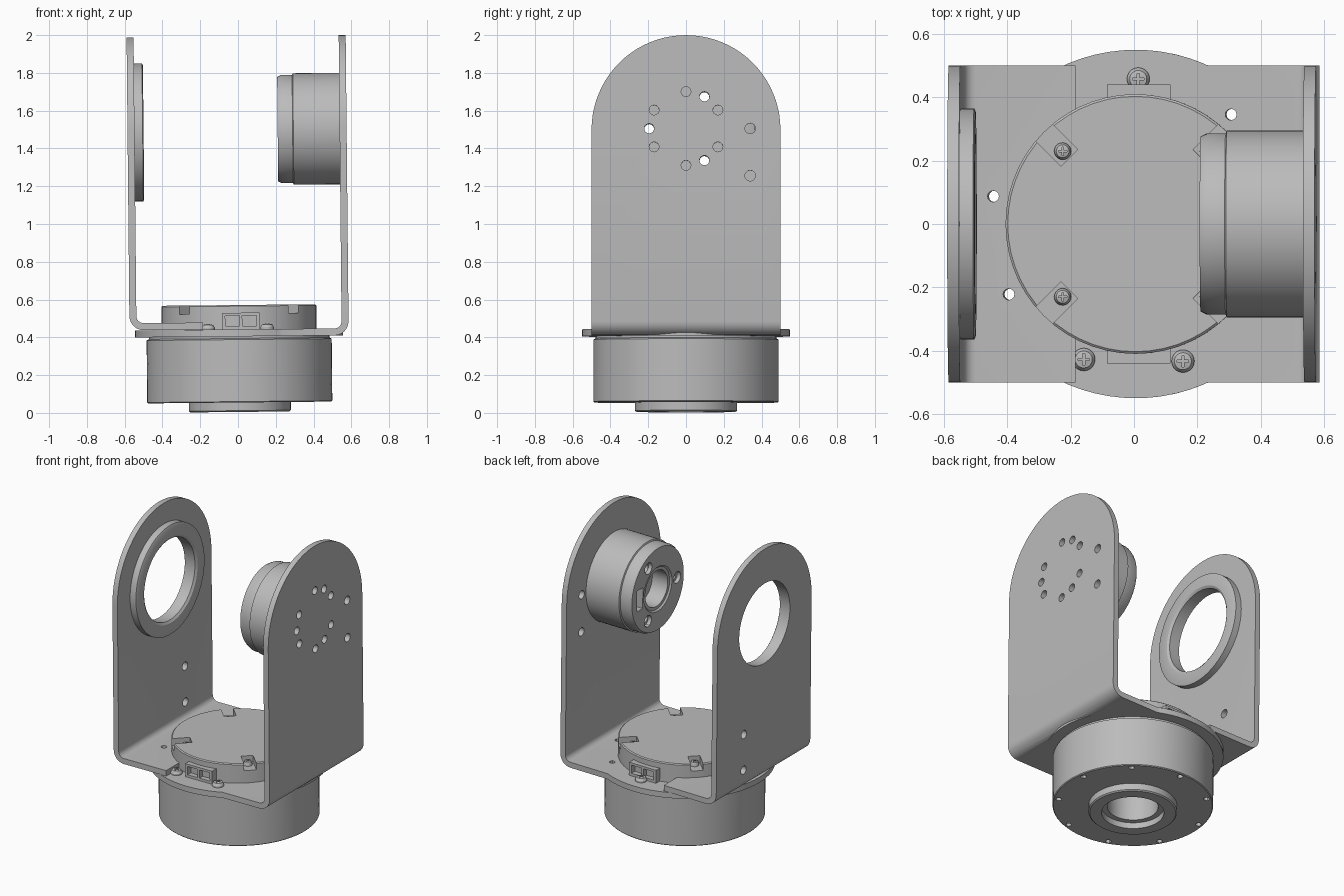
import bpy, bmesh
from math import pi, sin, cos, radians
from mathutils import Matrix, Vector

cube = bpy.data.objects.get("Cube")
if cube:
    bpy.data.objects.remove(cube)

grey = bpy.data.materials.new("metal grey")
grey.use_nodes = True
grey.diffuse_color = (0.5, 0.5, 0.5, 1)
grey.node_tree.nodes["Principled BSDF"].inputs["Base Color"].default_value = (0.5, 0.5, 0.5, 1)

ALONG_X = Matrix.Rotation(pi / 2, 4, 'Y')
PIVOT = 1.5          # height of the swivel axis
parts = []


def finish(name, bm, keep=True):
    bmesh.ops.remove_doubles(bm, verts=bm.verts, dist=1e-5)
    bmesh.ops.recalc_face_normals(bm, faces=bm.faces)
    mesh = bpy.data.meshes.new(name)
    bm.to_mesh(mesh)
    bm.free()
    mesh.materials.append(grey)
    obj = bpy.data.objects.new(name, mesh)
    bpy.context.collection.objects.link(obj)
    if keep:
        parts.append(obj)
    return obj


def lathe(name, profile, n=64, matrix=Matrix(), keep=True):
    """Spin a closed (radius, height) outline about z, then place it."""
    bm = bmesh.new()
    rings = [[bm.verts.new(matrix @ Vector((r * cos(a), r * sin(a), h))) for r, h in profile]
             for a in (2 * pi * i / n for i in range(n))]
    k = len(profile)
    for i in range(n):
        a, b = rings[i], rings[(i + 1) % n]
        for j in range(k):
            m = (j + 1) % k
            if profile[j][0] + profile[m][0] > 0:
                bm.faces.new((a[j], a[m], b[m], b[j]))
    bmesh.ops.dissolve_degenerate(bm, edges=bm.edges, dist=1e-5)
    return finish(name, bm, keep)


def rod(name, r, lo, hi, n=16, matrix=Matrix(), keep=False):
    return lathe(name, [(0, lo), (r, lo), (r, hi), (0, hi)], n, matrix, keep)


def x_rod(r, y, z, lo, hi, n=16):
    return rod("cutter", r, lo, hi, n, Matrix.Translation((0, y, z)) @ ALONG_X)


def box(name, size, matrix, keep=False):
    bm = bmesh.new()
    bmesh.ops.create_cube(bm, size=1, matrix=matrix @ Matrix.Diagonal((*size, 1)))
    return finish(name, bm, keep)


def prism(name, points, direction, keep=False):
    bm = bmesh.new()
    face = bm.faces.new([bm.verts.new(p) for p in points])
    new = bmesh.ops.extrude_face_region(bm, geom=[face])["geom"]
    bmesh.ops.translate(bm, vec=direction, verts=[v for v in new if isinstance(v, bmesh.types.BMVert)])
    return finish(name, bm, keep)


def combine(obj, tools, operation='DIFFERENCE'):
    """Apply booleans and delete the tools."""
    for t in tools:
        t.hide_render = True
        mod = obj.modifiers.new("shape", 'BOOLEAN')
        mod.operation, mod.solver, mod.object = operation, 'EXACT', t
    graph = bpy.context.evaluated_depsgraph_get()
    mesh = bpy.data.meshes.new_from_object(obj.evaluated_get(graph))
    obj.modifiers.clear()
    obj.data = mesh
    for t in tools:
        bpy.data.objects.remove(t)


def polar(r, deg):
    return r * cos(radians(deg)), r * sin(radians(deg))


def bracket(name, side, floor, inner_end, top=1.994):
    """Bent sheet: upright arm with a round top, and a floor flange."""
    x, t, bend = 0.58, 0.037, 0.075
    arcs = [radians(90 * i / 6) for i in range(7)]
    cx, cz = x - bend, floor + bend
    outline = [(inner_end, floor)]
    outline += [(cx + bend * sin(a), cz - bend * cos(a)) for a in arcs]
    outline += [(x, top), (x - t, top)]
    outline += [(cx + (bend - t) * sin(a), cz - (bend - t) * cos(a)) for a in reversed(arcs)]
    outline += [(inner_end, floor + t)]
    obj = prism(name, [(side * u, -0.5, v) for u, v in outline], (0, 1, 0), True)
    arch = [(0.5 * cos(pi * i / 40), top - 0.5 + 0.5 * sin(pi * i / 40)) for i in range(41)]
    arch = [(0.5001, 0.3)] + arch + [(-0.5001, 0.3)]
    combine(obj, [prism("arch", [(-1, y, z) for y, z in arch], (2, 0, 0))], 'INTERSECT')
    return obj


# Nine bolt positions around the base
bolts = [polar(0.458, 9 + 40 * i) for i in range(9)]


def bolt_holes(which, lo, hi):
    return [rod("cutter", 0.018, lo, hi, 12, Matrix.Translation((*bolts[i], 0))) for i in which]


# Motor bracket with a round flange under its floor
motor_bracket = bracket("motor_bracket", 1, 0.405, 0)
combine(motor_bracket, [rod("flange", 0.55, 0.405, 0.442, 80)], 'UNION')
ring = [polar(0.195, a) for a in (0, 30, 60, 90, 150, 180, 210, 270, 300, 330) if a]
holes = [x_rod(0.026, y, PIVOT + z, 0.5, 0.65) for y, z in ring]
holes += [x_rod(0.028, 0.34, z, 0.5, 0.65) for z in (1.5, 1.25)]
combine(motor_bracket, holes + bolt_holes((0, 1, 3, 4, 5, 8), 0.3, 0.5))

# Bearing bracket with a large round opening
bearing_bracket = bracket("bearing_bracket", -1, 0.443, 0.19)
combine(bearing_bracket, [x_rod(0.27, 0, PIVOT - 0.01, -0.7, -0.5, 64)]
        + [x_rod(0.028, 0.21, z, -0.7, -0.5) for z in (0.82, 0.58)]
        + bolt_holes((4, 5), 0.42, 0.5))
lathe("bearing_ring", [(0.27, -0.545), (0.365, -0.545), (0.365, -0.5), (0.355, -0.495),
                       (0.285, -0.495), (0.27, -0.505)], 64,
      Matrix.Translation((0, 0, PIVOT - 0.01)) @ ALONG_X)

# Swivel motor: stepped drum with a hub recess, bolt holes and a side pocket
at_pivot = Matrix.Translation((0, 0, PIVOT)) @ ALONG_X
motor = lathe("swivel_motor", [(0, 0.545), (0.295, 0.545), (0.295, 0.298), (0.286, 0.294),
                               (0.286, 0.235), (0.276, 0.215), (0.15, 0.215), (0.14, 0.225),
                               (0.12, 0.225), (0.12, 0.34), (0, 0.34)], 64, at_pivot)
cuts = [x_rod(0.026, *(Vector(polar(0.195, a)) + Vector((0, PIVOT))), 0.1, 0.6) for a in (60, 180, 300)]
cuts += [x_rod(0.038, *(Vector(polar(0.205, a)) + Vector((0, PIVOT))), 0.1, 0.24) for a in (60, 180, 300)]
cuts.append(box("cutter", (0.1, 0.06, 0.14), Matrix.Translation((0.22, 0.19, PIVOT))))
combine(motor, cuts)

# Base drum with a hollow boss below
base = lathe("base_drum", [(0.19, 0.005), (0.262, 0.005), (0.27, 0.012), (0.27, 0.055), (0.485, 0.055),
                           (0.49, 0.06), (0.49, 0.388), (0.478, 0.394), (0.478, 0.406), (0, 0.406),
                           (0, 0.3), (0.155, 0.3), (0.155, 0.045), (0.19, 0.045)], 72)
combine(base, bolt_holes(range(9), -0.1, 0.6))

# Turntable cap with four notches
cap = lathe("turntable_cap", [(0, 0.43), (0.41, 0.43), (0.41, 0.565), (0.403, 0.571), (0, 0.571)], 56)
notches = []
for a in (45, 135, 225, 315):
    spin = Matrix.Rotation(radians(a), 4, 'Z')
    notches.append(box("cutter", (0.16, 0.075, 0.1), spin @ Matrix.Translation((0.375, 0, 0.575))))
combine(cap, notches)


def screw(name, x, y, z, r):
    """Domed head with a cross slot."""
    place = Matrix.Translation((x, y, z))
    head = lathe(name, [(0, -0.02), (r, -0.02), (r, 0.005), (0.75 * r, 0.02), (0, 0.026)], 20, place)
    combine(head, [box("slot", s, place @ Matrix.Translation((0, 0, 0.025)))
                   for s in ((r, 0.2 * r, 0.02), (0.2 * r, r, 0.02))])


for a in (45, 135, 225, 315):
    screw("cap_screw", *polar(0.325, a), 0.53, 0.027)
for i in (2, 6, 7):
    screw("base_screw", *bolts[i], 0.447, 0.036)

# Plug sockets at the front and back of the cap
for side, name in ((-1, "front_socket"), (1, "back_socket")):
    socket = box(name, (0.2, 0.08, 0.09), Matrix.Translation((0.01, side * 0.4, 0.485)), True)
    combine(socket, [box("cutter", (0.075, 0.05, 0.055), Matrix.Translation((x, side * 0.43, 0.487)))
                     for x in (-0.035, 0.055)])

# Slight lean of the whole assembly about the y axis, then smooth shading
lean = Matrix.Translation((0, 0, 1)) @ Matrix.Rotation(-0.01, 4, 'Y') @ Matrix.Translation((0, 0, -1))
bpy.ops.object.select_all(action='DESELECT')
for obj in parts:
    obj.data.transform(lean)
    obj.select_set(True)
bpy.context.view_layer.objects.active = parts[0]
bpy.ops.object.shade_smooth_by_angle(angle=radians(30))
